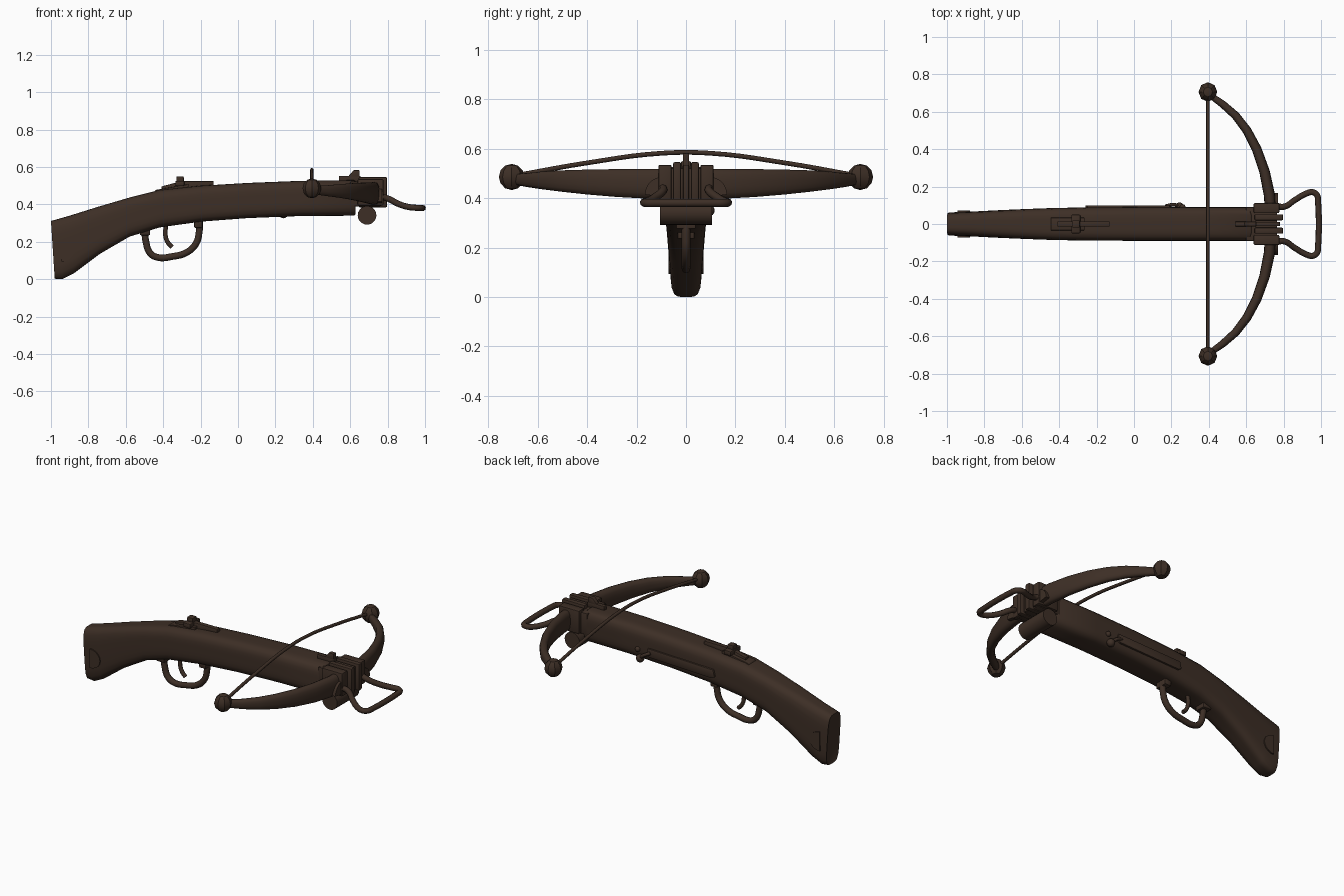
import bpy, bmesh, math
from mathutils import Vector

if "Cube" in bpy.data.objects:
    bpy.data.objects.remove(bpy.data.objects["Cube"])

mat = bpy.data.materials.new("dark walnut brown")
mat.diffuse_color = (0.047, 0.028, 0.019, 1)
mat.use_nodes = True
mat.node_tree.nodes["Principled BSDF"].inputs["Base Color"].default_value = mat.diffuse_color


def finish(ob, angle=35):
    ob.data.materials.clear()
    ob.data.materials.append(mat)
    bpy.ops.object.select_all(action='DESELECT')
    ob.select_set(True)
    bpy.context.view_layer.objects.active = ob
    bpy.ops.object.shade_smooth_by_angle(angle=math.radians(angle))
    return ob


def from_bm(name, bm, angle=35):
    bmesh.ops.recalc_face_normals(bm, faces=bm.faces)
    me = bpy.data.meshes.new(name)
    bm.to_mesh(me)
    bm.free()
    ob = bpy.data.objects.new(name, me)
    bpy.context.collection.objects.link(ob)
    return finish(ob, angle)


def superellipse(n, e):
    pts = []
    for i in range(n):
        a = 2 * math.pi * (i + 0.5) / n
        c, s = math.cos(a), math.sin(a)
        r = (abs(c) ** e + abs(s) ** e) ** (-1 / e)
        pts.append((r * c, r * s))
    return pts


def loft(name, rings, angle=35):
    bm = bmesh.new()
    vs = [[bm.verts.new(p) for p in r] for r in rings]
    n = len(vs[0])
    for a, b in zip(vs, vs[1:]):
        for i in range(n):
            bm.faces.new((a[i], a[(i + 1) % n], b[(i + 1) % n], b[i]))
    bm.faces.new(vs[0])
    bm.faces.new(vs[-1])
    return from_bm(name, bm, angle)


def prism(name, pts, y0, y1, bevel=0.0):
    """Side profile in x,z pushed from y0 to y1."""
    bm = bmesh.new()
    a = [bm.verts.new((x, y0, z)) for x, z in pts]
    b = [bm.verts.new((x, y1, z)) for x, z in pts]
    n = len(pts)
    bm.faces.new(a)
    bm.faces.new(b)
    for i in range(n):
        bm.faces.new((a[i], a[(i + 1) % n], b[(i + 1) % n], b[i]))
    if bevel:
        bmesh.ops.bevel(bm, geom=bm.edges[:], offset=bevel, segments=2, affect='EDGES', profile=0.5)
    return from_bm(name, bm)


def box(name, x0, x1, y0, y1, z0, z1, bevel=0.006):
    return prism(name, [(x0, z0), (x1, z0), (x1, z1), (x0, z1)], y0, y1, bevel)


def tube(name, pts, r, cyclic=False):
    cu = bpy.data.curves.new(name, 'CURVE')
    cu.dimensions = '3D'
    cu.bevel_depth = r
    cu.bevel_resolution = 2
    cu.resolution_u = 5
    cu.use_fill_caps = True
    sp = cu.splines.new('BEZIER')
    sp.bezier_points.add(len(pts) - 1)
    for bp, p in zip(sp.bezier_points, pts):
        bp.co = p
        bp.handle_left_type = bp.handle_right_type = 'AUTO'
    ob = bpy.data.objects.new(name, cu)
    bpy.context.collection.objects.link(ob)
    bpy.ops.object.select_all(action='DESELECT')
    ob.select_set(True)
    bpy.context.view_layer.objects.active = ob
    bpy.ops.object.convert(target='MESH')
    return finish(bpy.context.view_layer.objects.active, 50)


def ball(name, loc, size, seg=8, rings=6):
    bm = bmesh.new()
    bmesh.ops.create_uvsphere(bm, u_segments=seg, v_segments=rings, radius=1)
    for v in bm.verts:
        v.co = Vector([v.co[i] * size[i] + loc[i] for i in range(3)])
    return from_bm(name, bm, 60 if seg > 8 else 30)


# stock: x at top, x at bottom, top z, bottom z, half width
sections = [(-0.995, -0.975, 0.300, 0.012, 0.052), (-1.0, -0.98, 0.312, 0.003, 0.060),
            (-0.97, -0.94, 0.32, 0.0, 0.063), (-0.90, -0.88, 0.34, 0.03, 0.065),
            (-0.74, -0.74, 0.39, 0.135, 0.073), (-0.58, -0.58, 0.437, 0.228, 0.080),
            (-0.42, -0.42, 0.477, 0.277, 0.086), (-0.2, -0.2, 0.50, 0.308, 0.089),
            (0.05, 0.05, 0.515, 0.327, 0.090), (0.33, 0.33, 0.526, 0.338, 0.090),
            (0.62, 0.62, 0.53, 0.34, 0.090), (0.628, 0.628, 0.524, 0.346, 0.084)]
rings = []
for xt, xb, zt, zb, hw in sections:
    ring = []
    for u, v in superellipse(32, 4.5):
        t = (v + 1) / 2
        ring.append((xb + (xt - xb) * t, u * hw, zb + (zt - zb) * t))
    rings.append(ring)
loft("stock", rings, 40)

# bow: |y|, centre x, half thickness, bottom z, top z
half = [(0.0, 0.735, 0.030, 0.398, 0.52), (0.155, 0.724, 0.030, 0.398, 0.519),
        (0.28, 0.698, 0.028, 0.405, 0.518), (0.40, 0.656, 0.026, 0.415, 0.516),
        (0.50, 0.604, 0.024, 0.426, 0.513), (0.58, 0.543, 0.022, 0.436, 0.508),
        (0.64, 0.475, 0.020, 0.445, 0.502), (0.69, 0.405, 0.016, 0.455, 0.498)]
full = [(-y, *r) for y, *r in half[:0:-1]] + [tuple(h) for h in half]
rings = []
for i, (y, x, t, z0, z1) in enumerate(full):
    p, q = full[max(i - 1, 0)], full[min(i + 1, len(full) - 1)]
    d = Vector((q[1] - p[1], q[0] - p[0])).normalized()
    rings.append([(x + u * t * d.y, y - u * t * d.x, (z0 + z1) / 2 + v * (z1 - z0) / 2)
                  for u, v in superellipse(16, 2.8)])
loft("bow", rings, 50)

# bow string, rising over the stock
tube("bow_string", [(0.395, y, z) for y, z in
     [(-0.70, 0.49), (-0.4, 0.543), (-0.1, 0.582), (0.1, 0.582), (0.4, 0.543), (0.70, 0.49)]], 0.0095)

for s, side in ((-1, "right"), (1, "left")):
    # bow tip knob
    ball("bow_tip_" + side, (0.395, s * 0.706, 0.486), (0.05, 0.052, 0.053))
    # clamp jaws, straps and rounded cheeks holding the bow
    lo, hi = sorted((s * 0.058, s * 0.112))
    box("clamp_jaw_" + side, 0.64, 0.777, lo, hi, 0.395, 0.535)
    lo, hi = sorted((s * 0.02, s * 0.052))
    box("clamp_strap_" + side, 0.645, 0.797, lo, hi, 0.385, 0.546)
    lo, hi = sorted((s * 0.10, s * 0.168))
    bm = bmesh.new()
    outline = [(lo if s > 0 else hi, 0.405)]
    outline += [(s * (0.10 + 0.066 * math.cos(a)), 0.415 + 0.07 * math.sin(a))
                for a in [math.pi / 2 * k / 6 for k in range(7)]]
    f = bm.faces.new([bm.verts.new((0.735, y, z)) for y, z in outline])
    ext = bmesh.ops.extrude_face_region(bm, geom=[f])
    for v in ext['geom']:
        if isinstance(v, bmesh.types.BMVert):
            v.co.x = 0.77
    from_bm("clamp_cheek_" + side, bm)
    # half-round plate on the butt
    arc = [(-0.945 + 0.068 * math.cos(a), 0.152 + 0.058 * math.sin(a))
           for a in [math.pi * (k / 10 - 0.5) for k in range(11)]]
    lo, hi = sorted((s * 0.05, s * 0.071))
    prism("butt_plate_" + side, arc, lo, hi)

# clamp core, joining stock and bow
box("clamp_core", 0.60, 0.765, -0.09, 0.09, 0.39, 0.522)
box("clamp_centre_rib", 0.65, 0.78, -0.012, 0.012, 0.39, 0.535, 0.003)

# roller below the bow
circ = [(0.69 + 0.05 * math.cos(2 * math.pi * k / 20), 0.342 + 0.05 * math.sin(2 * math.pi * k / 20))
        for k in range(20)]
prism("roller", circ, -0.106, 0.106)

# foot stirrup
arm = [(0.75, 0.10, 0.445), (0.80, 0.092, 0.432), (0.86, 0.128, 0.402), (0.915, 0.16, 0.386),
       (0.955, 0.17, 0.382), (0.978, 0.155, 0.381), (0.984, 0.12, 0.381)]
tube("foot_stirrup", arm + [(x, -y, z) for x, y, z in arm[::-1]], 0.0165)

# front sight
box("front_sight_base", 0.54, 0.655, -0.013, 0.013, 0.52, 0.553, 0.004)
prism("front_sight_post", [(0.585, 0.545), (0.65, 0.545), (0.65, 0.583), (0.618, 0.583)], -0.013, 0.013, 0.004)

# rear sight
prism("rear_sight_base", [(-0.455, 0.455), (-0.265, 0.485), (-0.265, 0.508), (-0.44, 0.478)], -0.034, 0.034, 0.003)
prism("rear_sight_leaf", [(-0.41, 0.48), (-0.13, 0.495), (-0.13, 0.525), (-0.30, 0.525), (-0.41, 0.496)],
      -0.014, 0.014, 0.004)
box("rear_sight_slider", -0.335, -0.287, -0.05, 0.05, 0.498, 0.526)
box("rear_sight_notch", -0.33, -0.29, -0.02, 0.02, 0.515, 0.55)

# trigger guard and trigger
tube("trigger_guard", [(x, 0, z) for x, z in
     [(-0.50, 0.275), (-0.492, 0.20), (-0.47, 0.14), (-0.43, 0.117), (-0.35, 0.122),
      (-0.275, 0.143), (-0.225, 0.19), (-0.208, 0.25), (-0.205, 0.32)]], 0.018)
box("guard_front_mount", -0.235, -0.19, -0.04, 0.04, 0.275, 0.32)
box("guard_rear_mount", -0.525, -0.47, -0.035, 0.035, 0.235, 0.29)
tube("trigger", [(-0.385, 0, 0.29), (-0.388, 0, 0.235), (-0.375, 0, 0.197), (-0.352, 0, 0.172)], 0.012)

# side panel and small lever on the left of the stock
prism("side_panel", [(-0.26, 0.37), (-0.24, 0.358), (0.18, 0.372), (0.20, 0.385), (0.19, 0.425),
                     (-0.25, 0.412)], 0.07, 0.099, 0.004)
tube("side_lever", [(0.17, 0.095, 0.40), (0.21, 0.103, 0.38), (0.245, 0.095, 0.35)], 0.010)
ball("side_lever_knob", (0.243, 0.092, 0.35), (0.024, 0.024, 0.024), 12, 8)
ball("side_pin", (0.26, 0.09, 0.40), (0.016, 0.016, 0.016), 12, 8)
